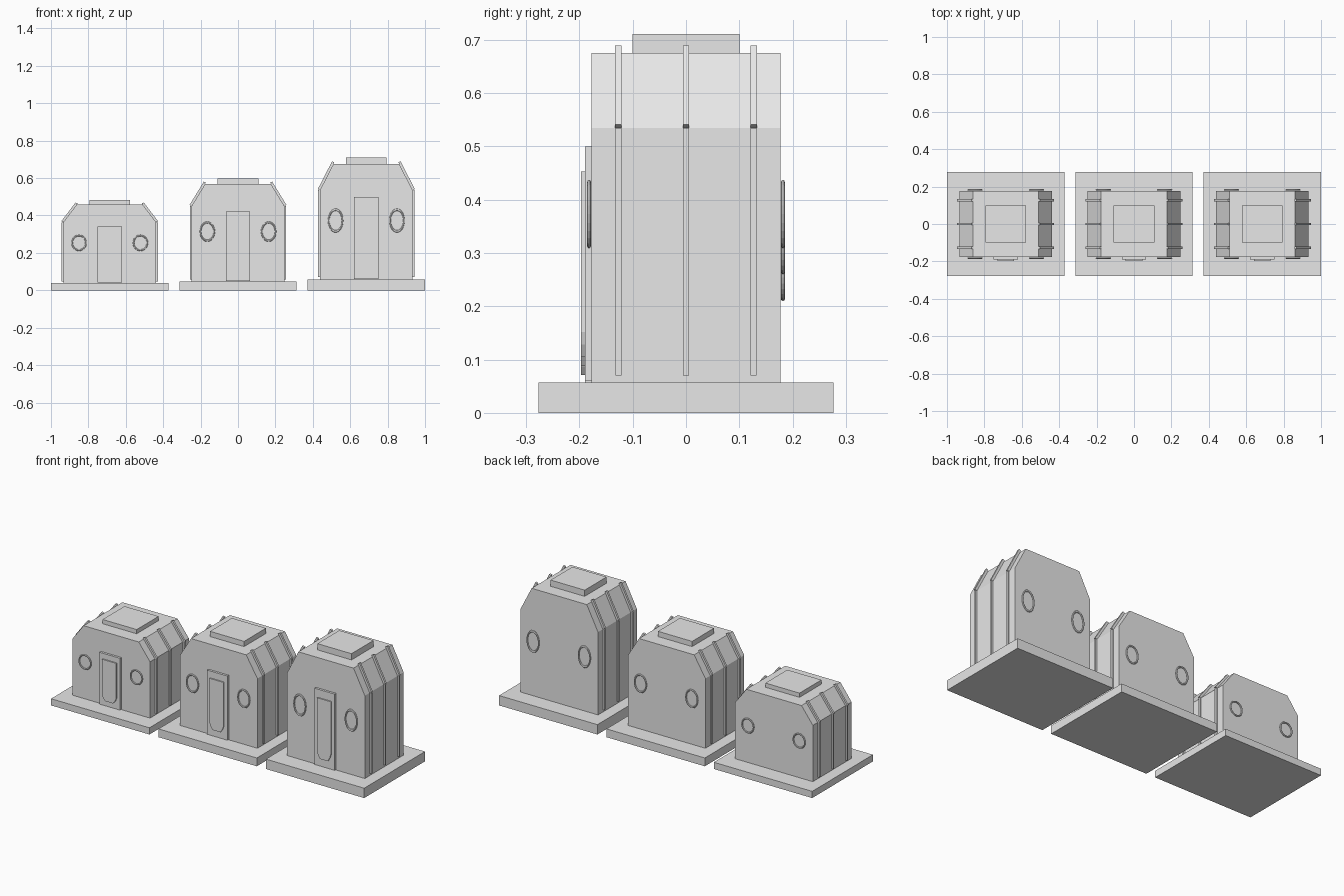
import bpy
from math import sin, cos, tau
from mathutils import Vector

default = bpy.data.objects.get("Cube")
if default:
    bpy.data.objects.remove(default, do_unlink=True)

grey = bpy.data.materials.new("light_grey")
grey.use_nodes = True
colour = (0.8, 0.8, 0.8, 1)
grey.diffuse_color = colour
grey.node_tree.nodes["Principled BSDF"].inputs["Base Color"].default_value = colour


def add_mesh(name, verts, faces, hut):
    mesh = bpy.data.meshes.new(name)
    mesh.from_pydata(verts, [], faces)
    mesh.materials.append(grey)
    obj = bpy.data.objects.new(name, mesh)
    bpy.context.collection.objects.link(obj)
    x, stretch = hut
    obj.location.x = x
    obj.scale.z = stretch
    return obj


def prism(name, profile, y0, y1, hut):
    """Extrude a counter-clockwise (x, z) profile from y0 (front) to y1."""
    n = len(profile)
    verts = [(x, y, z) for y in (y0, y1) for x, z in profile]
    faces = [tuple(range(n)), tuple(reversed(range(n, 2 * n)))]
    faces += [(i, i + n, (i + 1) % n + n, (i + 1) % n) for i in range(n)]
    return add_mesh(name, verts, faces, hut)


def box(name, half_x, y0, y1, z0, z1, hut):
    profile = [(-half_x, z0), (half_x, z0), (half_x, z1), (-half_x, z1)]
    return prism(name, profile, y0, y1, hut)


def mirrored(profile):
    return [(-x, z) for x, z in reversed(profile)]


def porthole_ring(name, x, y, z, hut, around=24, section=8):
    """Oval ring standing upright on a wall."""
    verts, faces = [], []
    for i in range(around):
        a = tau * i / around
        for j in range(section):
            b = tau * j / section
            r = 1 + 0.11 * cos(b)
            verts.append((x + 0.037 * r * cos(a), y + 0.004 * sin(b),
                          z + 0.058 * r * sin(a)))
            i2, j2 = (i + 1) % around, (j + 1) % section
            faces.append((i * section + j, i * section + j2,
                          i2 * section + j2, i2 * section + j))
    return add_mesh(name, verts, faces, hut)


BASE, EAVE, ROOF = 0.057, 0.535, 0.675
WALL, RIDGE, DEPTH = 0.248, 0.176, 0.177

# Sloping rib: a bar lying on the chamfered roof side, overshooting the top
low, high = Vector((WALL, EAVE)), Vector((RIDGE, ROOF))
along = (high - low).normalized()
out = Vector((along.y, -along.x)) * 0.013
tip = high + along * 0.01
slope_rib = [tuple(p) for p in (low, low + out, tip + out, tip)]
wall_rib = [(WALL - 0.004, 0.07), (WALL + 0.009, 0.07),
            (WALL + 0.009, EAVE), (WALL - 0.004, EAVE)]

# Three huts that share one plan and grow taller
for size, x, stretch in (("small", -0.686, 0.68), ("medium", 0, 0.842), ("tall", 0.686, 1)):
    hut = (x, stretch)
    box(size + "_base_slab", 0.314, -0.277, 0.277, 0, BASE, hut)
    right_half = [(WALL, BASE), (WALL, EAVE), (RIDGE, ROOF)]
    prism(size + "_body", right_half + mirrored(right_half), -DEPTH, DEPTH, hut)
    box(size + "_roof_hatch", 0.109, -0.1, 0.1, ROOF, 0.711, hut)

    # Door frame and raised leaf with clipped lower corners
    box(size + "_door_frame", 0.065, -0.19, -DEPTH, 0.06, 0.5, hut)
    leaf = [(0.025, 0.105), (0.038, 0.128), (0.045, 0.152), (0.045, 0.453)]
    prism(size + "_door_leaf", leaf + mirrored(leaf), -0.197, -0.19, hut)

    # Ribs over the side walls and roof slopes
    for y in (-0.127, 0, 0.127):
        for part, profile in (("wall_rib", wall_rib), ("roof_rib", slope_rib)):
            half = 0.006 if part == "roof_rib" else 0.0055
            for side, shape in (("left", profile), ("right", mirrored(profile))):
                prism(f"{size}_{side}_{part}", shape, y - half, y + half, hut)

    # Portholes front and back
    for end, y in (("front", -0.182), ("back", 0.182)):
        for side, offset in (("left", 0.164), ("right", -0.164)):
            porthole_ring(f"{size}_{end}_{side}_porthole", offset, y, 0.373, hut)
